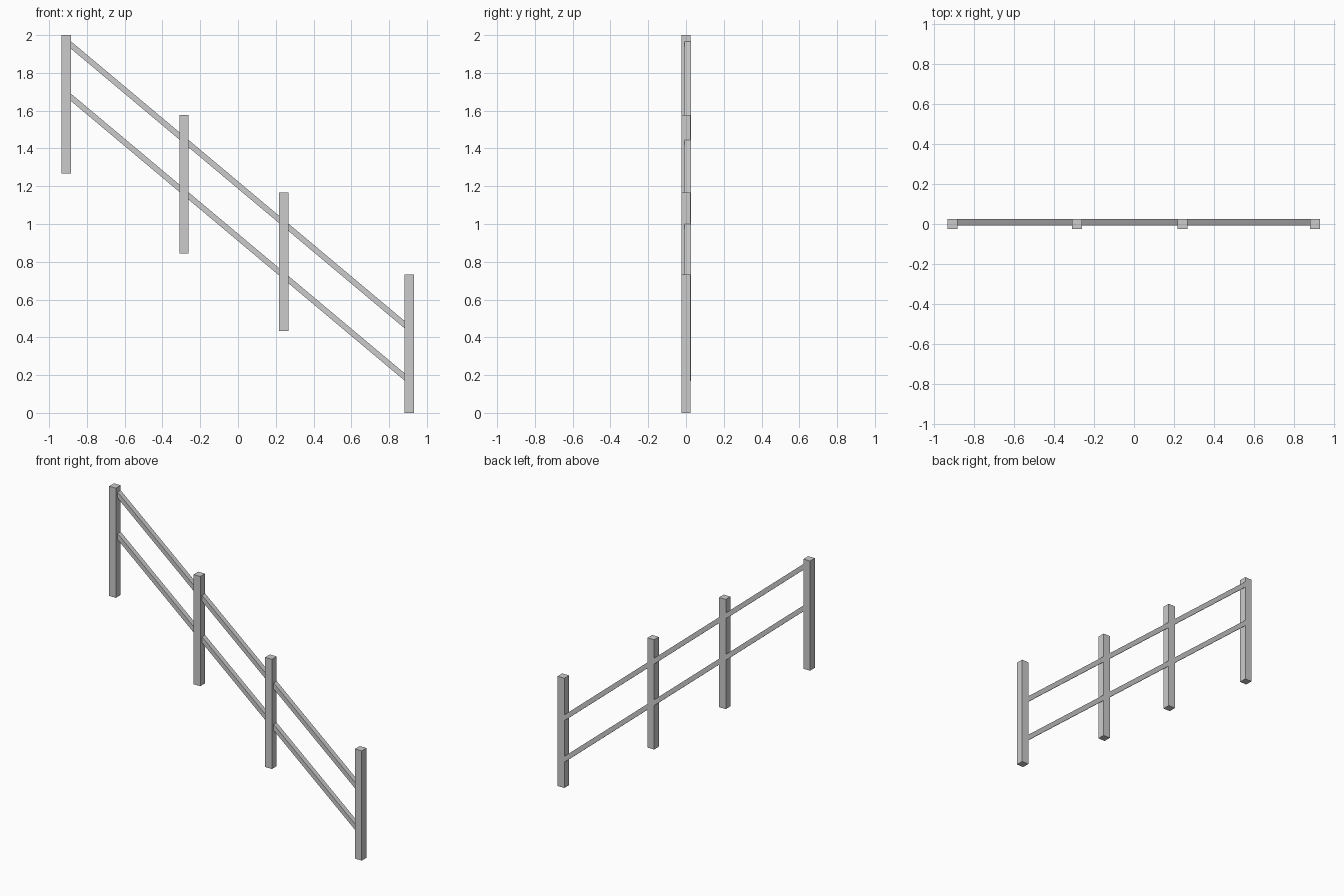
import bpy, bmesh
from mathutils import Matrix

if "Cube" in bpy.data.objects:
    bpy.data.objects.remove(bpy.data.objects["Cube"])

POST_W, POST_H = 0.05, 0.732
SLOPE = 0.838                      # drop of the rails per unit of x


def box(name, x0, x1, y0, y1, z0, z1, slope=0.0):
    """Box whose z is sheared downward along x by the slope."""
    bm = bmesh.new()
    bmesh.ops.create_cube(bm, size=1)
    for v in bm.verts:
        x = x0 + (v.co.x + 0.5) * (x1 - x0)
        y = y0 + (v.co.y + 0.5) * (y1 - y0)
        z = z0 + (v.co.z + 0.5) * (z1 - z0) - slope * (x - x0)
        v.co = (x, y, z)
    mesh = bpy.data.meshes.new(name)
    bm.to_mesh(mesh)
    bm.free()
    obj = bpy.data.objects.new(name, mesh)
    bpy.context.collection.objects.link(obj)
    return obj


# upright posts stepping down the slope: (centre x, foot z)
h = POST_W / 2
posts = [(-0.909, 1.268), (-0.286, 0.845), (0.243, 0.434), (0.906, 0.0)]
for i, (x, z) in enumerate(posts):
    box(f"post_{i + 1}", x - h, x + h, -h, h, z, z + POST_H)

# two sloping rails, set toward the back of the posts
x0, x1 = posts[0][0] + h - 0.004, posts[-1][0] - h + 0.004
for name, top in (("upper_rail", 1.970), ("lower_rail", 1.693)):
    box(name, x0, x1, -0.007, 0.0255, top - 0.039, top, SLOPE)
